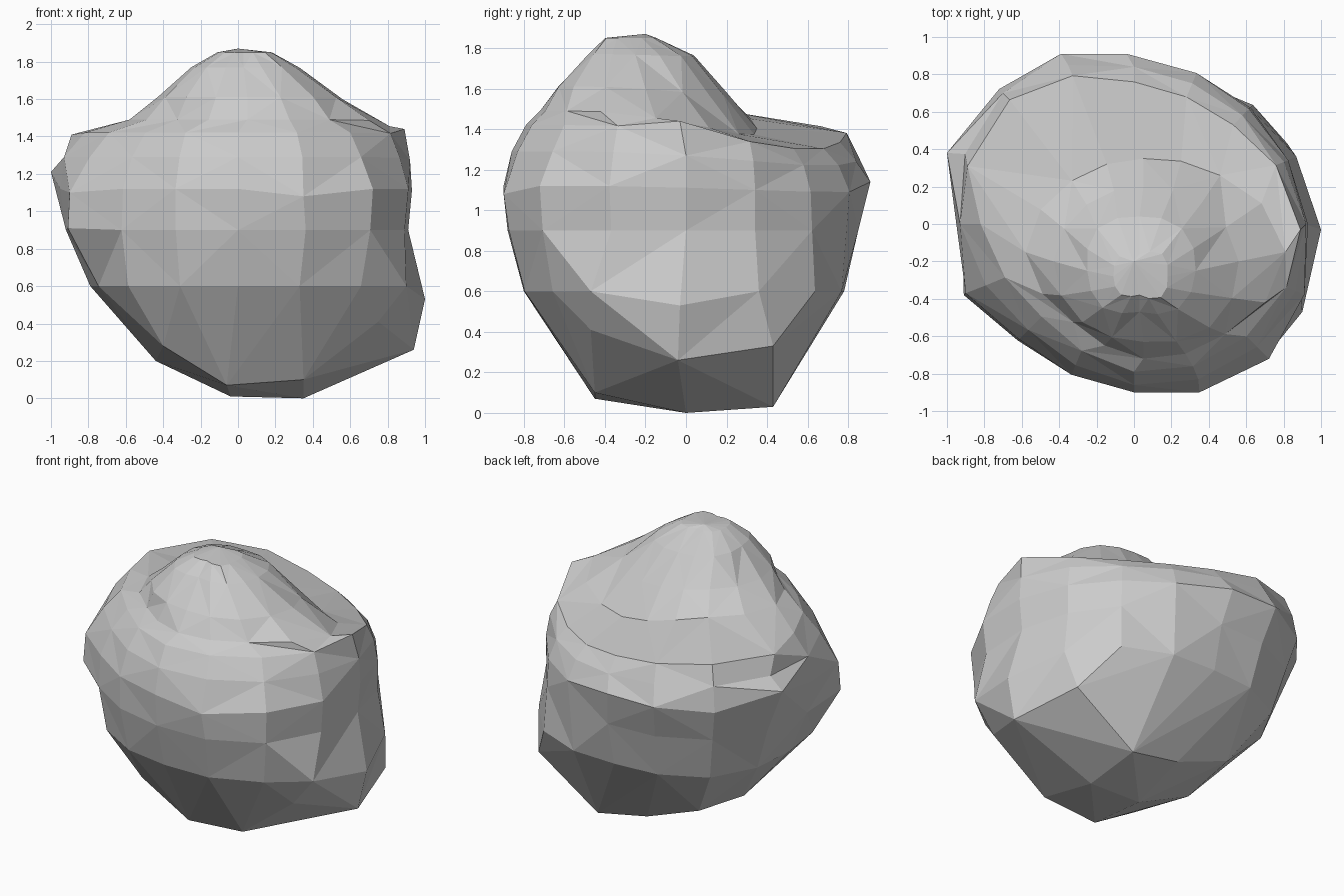
import bpy, bmesh
from math import cos, sin, tau
from mathutils import Vector

if "Cube" in bpy.data.objects:
    bpy.data.objects.remove(bpy.data.objects["Cube"])

SIDES = 16

# Level cuts through the boulder: height, back-right dip, centre x, centre y,
# then radii to E, NE, N (back), NW, W, SW, S (front), SE
CUTS = [
    (0.60, 0, 0, 0, .96, .90, .78, .86, .79, .83, .80, .93),
    (0.90, 0, 0, 0, .91, .88, .85, .95, .92, .88, .88, 1.0),
    (1.12, .03, 0, 0, .93, .87, .90, 1.02, .95, .87, .90, 1.02),
    (1.29, .07, 0, 0, .92, .82, .84, .99, .93, .80, .86, .93),
    (1.42, .12, 0, 0, .89, .75, .76, .94, .82, .70, .79, .85),
    (1.49, .12, .05, -.15, .76, .58, .50, .54, .63, .53, .57, .62),
    (1.61, .04, .05, -.20, .51, .44, .40, .43, .48, .46, .43, .50),
    (1.77, .01, .03, -.25, .30, .32, .29, .32, .28, .28, .22, .29),
    (1.85, 0, .03, -.28, .15, .17, .12, .15, .14, .14, .10, .16),
]

# Facet corners of the underside
BASE = [
    (.35, 0, 0), (-.04, 0, .01), (.37, .43, .03), (0, .42, .10), (-.40, .43, .25),
    (-.44, 0, .20), (-.40, -.47, .28), (-.06, -.45, .07), (.35, -.45, .10),
    (.75, -.47, .41), (.94, -.04, .26), (.82, .43, .33),
]

# Corners that stick out of the smooth contour
CORNERS = [
    (-1, .38, 1.21), (1, -.03, .53), (.90, -.47, .60), (-.91, -.38, .91),
    (-.90, -.37, 1.10), (.35, -.90, 1.08), (-.04, .91, 1.14), (-.39, .91, 1.14),
    (.89, -.03, 1.44), (-.89, .31, 1.41),
]


def radius(radii, t):
    """Closed Catmull-Rom curve through the eight radii, t in 0..1."""
    i, f = divmod(t * 8, 1)
    a, b, c, d = (radii[(int(i) + k) % 8] for k in (-1, 0, 1, 2))
    return b + .5 * f * (c - a + f * (2*a - 5*b + 4*c - d + f * (3*(b - c) + d - a)))


bm = bmesh.new()
rings = []
for z, dip, cx, cy, *radii in CUTS:
    ring = []
    for k in range(SIDES):
        r = radius(radii, k / SIDES)
        a = tau * k / SIDES
        drop = dip * max(0, cos(a - 1)) ** 2
        ring.append(bm.verts.new((cx + r * cos(a), cy + r * sin(a), z - drop)))
    rings.append(ring)

# Underside: hull of the lowest cut and the base corners, lid removed
base = [bm.verts.new(p) for p in BASE]
bmesh.ops.convex_hull(bm, input=rings[0] + base)
lid = [f for f in bm.faces if all(abs(v.co.z - CUTS[0][0]) < .001 for v in f.verts)]
bmesh.ops.delete(bm, geom=lid, context='FACES_ONLY')

# Skin between cuts, with alternating diagonals for a chiselled look
for j, (low, high) in enumerate(zip(rings, rings[1:])):
    for k in range(SIDES):
        n = (k + 1) % SIDES
        a, b, c, d = low[k], low[n], high[n], high[k]
        tris = ((a, b, c), (a, c, d)) if (j + k) % 2 else ((a, b, d), (b, c, d))
        for t in tris:
            bm.faces.new(t)

# Crown
tip = bm.verts.new((0, -.2, 1.87))
for k in range(SIDES):
    bm.faces.new((rings[-1][k], rings[-1][(k + 1) % SIDES], tip))

# Pull the nearest contour vertices out to the corners
shell = [v for ring in rings for v in ring]
for c in CORNERS:
    c = Vector(c)
    v = min(shell, key=lambda v: (v.co - c).length)
    v.co = c
    shell.remove(v)

bmesh.ops.recalc_face_normals(bm, faces=bm.faces)
mesh = bpy.data.meshes.new("boulder")
bm.to_mesh(mesh)
bm.free()
bpy.context.collection.objects.link(bpy.data.objects.new("boulder", mesh))
